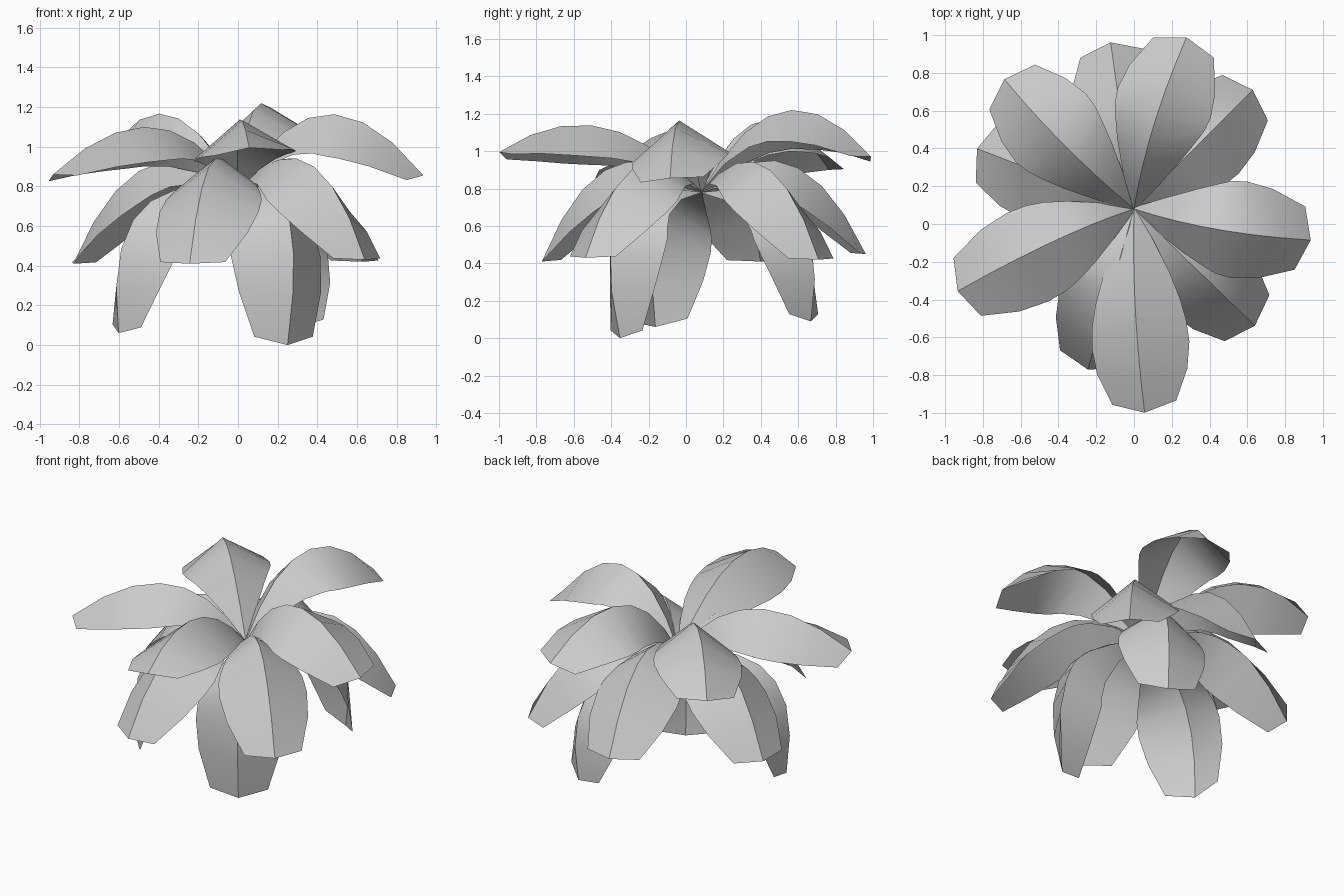
import bpy
import math
from mathutils import Matrix, Vector

cube = bpy.data.objects.get("Cube")
if cube:
    bpy.data.objects.remove(cube, do_unlink=True)

# Single leaf colour
grey = bpy.data.materials.new("leaf grey")
grey.use_nodes = True
colour = (0.6, 0.6, 0.6, 1)
grey.diffuse_color = colour
grey.node_tree.nodes["Principled BSDF"].inputs["Base Color"].default_value = colour

CENTRE = Vector((0, 0.08, 0))
BASE = Vector((0, 0.78))

# Rows along a leaf: position, half width, fold depth
ROWS = [(0, 0.01, 0), (0.13, 0.1, 0.06), (0.27, 0.178, 0.125), (0.41, 0.225, 0.17),
        (0.55, 0.25, 0.19), (0.7, 0.26, 0.18), (0.85, 0.24, 0.13), (1, 0.17, 0.05)]


def leaf(name, heading, roll, peak, tip):
    """Arched leaf folded along its midrib; peak and tip are (reach, height)."""
    peak, tip = Vector(peak), Vector(tip)
    control = peak * 2 - (BASE + tip) / 2
    angle = math.radians(heading)
    out = Vector((math.cos(angle), math.sin(angle), 0))
    side = Vector((-out.y, out.x, 0))
    up = Vector((0, 0, 1))
    # Roll turns the leaf about the line from its root to its tip
    root = CENTRE + up * BASE.y
    axis = out * tip.x + up * (tip.y - BASE.y)
    spin = Matrix.Rotation(math.radians(roll), 3, axis.normalized())
    verts, faces = [], []
    for t, width, fold in ROWS:
        rib = BASE * (1 - t) ** 2 + control * 2 * t * (1 - t) + tip * t * t
        tangent = ((control - BASE) * (1 - t) + (tip - control) * t).normalized()
        normal = Vector((-tangent.y, tangent.x))
        edge = rib - normal * fold
        if t == 1:
            edge -= tangent * 0.03
        for point, offset in ((edge, width), (rib, 0), (edge, -width)):
            local = out * point.x + up * (point.y - BASE.y) + side * offset
            verts.append(root + spin @ local)
    for row in range(len(ROWS) - 1):
        for half in (0, 1):
            a = row * 3 + half
            faces.append((a, a + 3, a + 4, a + 1))
    mesh = bpy.data.meshes.new(name)
    mesh.from_pydata(verts, [], faces)
    mesh.materials.append(grey)
    obj = bpy.data.objects.new(name, mesh)
    bpy.context.collection.objects.link(obj)
    # Normals face the sky side
    if sum(p.normal.z * p.area for p in mesh.polygons) < 0:
        mesh.flip_normals()
    bpy.ops.object.select_all(action="DESELECT")
    obj.select_set(True)
    bpy.context.view_layer.objects.active = obj
    bpy.ops.object.shade_smooth_by_angle(angle=math.radians(40))


# Three tiers of leaves: heading, roll, peak, tip
TIERS = {
    "upper_leaf": [
        (-10, 5, (0.45, 1.165), (0.95, 0.855)),
        (73, -5, (0.45, 1.215), (0.95, 0.97)),
        (135, -4, (0.49, 1.165), (0.97, 0.9)),
        (205, 5, (0.46, 1.1), (1.03, 0.86)),
        (273, 5, (0.53, 1.13), (1.08, 0.995))],
    "middle_leaf": [
        (45, 0, (0.48, 0.92), (0.89, 0.42)),
        (98, 0, (0.48, 0.93), (0.89, 0.45)),
        (159, 0, (0.49, 0.9), (0.89, 0.41)),
        (254, 0, (0.49, 0.92), (0.885, 0.41)),
        (316, 0, (0.49, 0.92), (0.89, 0.43))],
    "lower_leaf": [
        (63, 0, (0.57, 0.67), (0.66, 0.09)),
        (202, -4, (0.55, 0.67), (0.65, 0.06)),
        (300, 0, (0.5, 0.66), (0.5, 0.0))],
}
for tier, leaves in TIERS.items():
    for number, (heading, roll, peak, tip) in enumerate(leaves, 1):
        leaf(f"{tier}_{number}", heading, roll, peak, tip)
